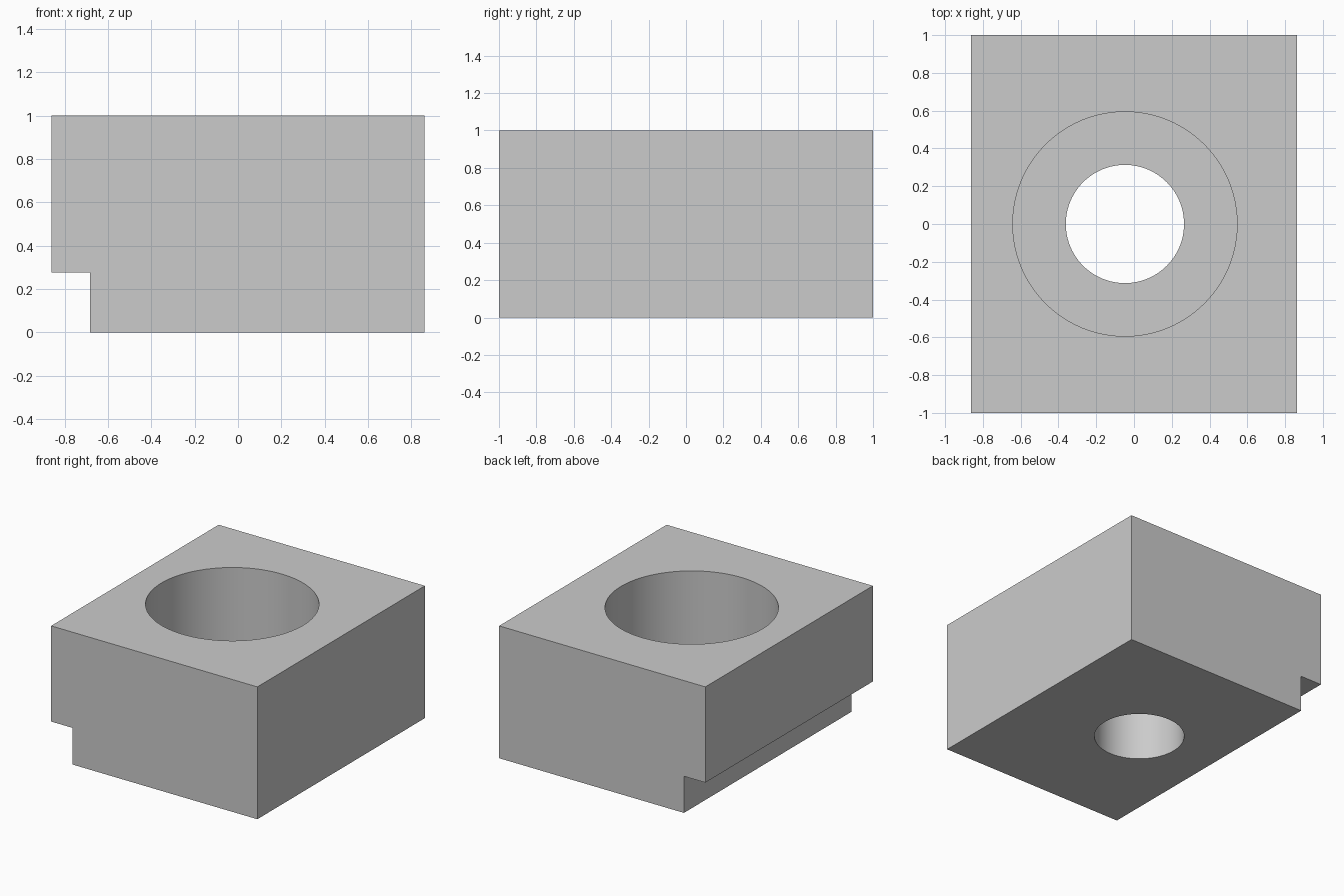
import bpy
import bmesh
import math
from mathutils import Vector

cube = bpy.data.objects.get("Cube")
if cube:
    bpy.data.objects.remove(cube, do_unlink=True)

HALF_WIDTH, HALF_LENGTH, HEIGHT = 0.862, 1.0, 1.0
NOTCH_X, NOTCH_Z = -0.683, 0.277
BORE_X, STEP_Z = -0.048, 0.4

# Plain grey material
grey = bpy.data.materials.new("plain_grey")
grey.use_nodes = True
colour = (0.6, 0.6, 0.6, 1)
grey.diffuse_color = colour
grey.node_tree.nodes["Principled BSDF"].inputs["Base Color"].default_value = colour

# Block: notched profile extruded from front to back
profile = [
    (NOTCH_X, 0), (HALF_WIDTH, 0), (HALF_WIDTH, HEIGHT),
    (-HALF_WIDTH, HEIGHT), (-HALF_WIDTH, NOTCH_Z), (NOTCH_X, NOTCH_Z),
]
bm = bmesh.new()
front = bm.faces.new([bm.verts.new((x, -HALF_LENGTH, z)) for x, z in profile])
extruded = bmesh.ops.extrude_face_region(bm, geom=[front], use_keep_orig=True)
back = [v for v in extruded["geom"] if isinstance(v, bmesh.types.BMVert)]
bmesh.ops.translate(bm, verts=back, vec=Vector((0, 2 * HALF_LENGTH, 0)))
bmesh.ops.recalc_face_normals(bm, faces=bm.faces)
mesh = bpy.data.meshes.new("block")
bm.to_mesh(mesh)
bm.free()
mesh.materials.append(grey)
block = bpy.data.objects.new("block", mesh)
bpy.context.collection.objects.link(block)


def cut_bore(name, radius, bottom, top):
    """Cut a vertical round hole through the block."""
    bpy.ops.mesh.primitive_cylinder_add(
        vertices=96, radius=radius, depth=top - bottom,
        location=(BORE_X, 0, (top + bottom) / 2))
    cutter = bpy.context.object
    cutter.name = name
    cutter.hide_render = True
    cutter.data.materials.append(grey)
    bpy.ops.object.select_all(action="DESELECT")
    block.select_set(True)
    bpy.context.view_layer.objects.active = block
    mod = block.modifiers.new(name, "BOOLEAN")
    mod.operation = "DIFFERENCE"
    mod.solver = "EXACT"
    mod.object = cutter
    bpy.ops.object.modifier_apply(modifier=mod.name)
    bpy.data.objects.remove(cutter, do_unlink=True)


# Wide counterbore from the top, narrow through hole below
cut_bore("counterbore", 0.594, STEP_Z, HEIGHT + 0.2)
cut_bore("through_hole", 0.313, -0.2, HEIGHT)

# Smooth bore walls, sharp edges
bpy.ops.object.shade_smooth_by_angle(angle=math.radians(30))
